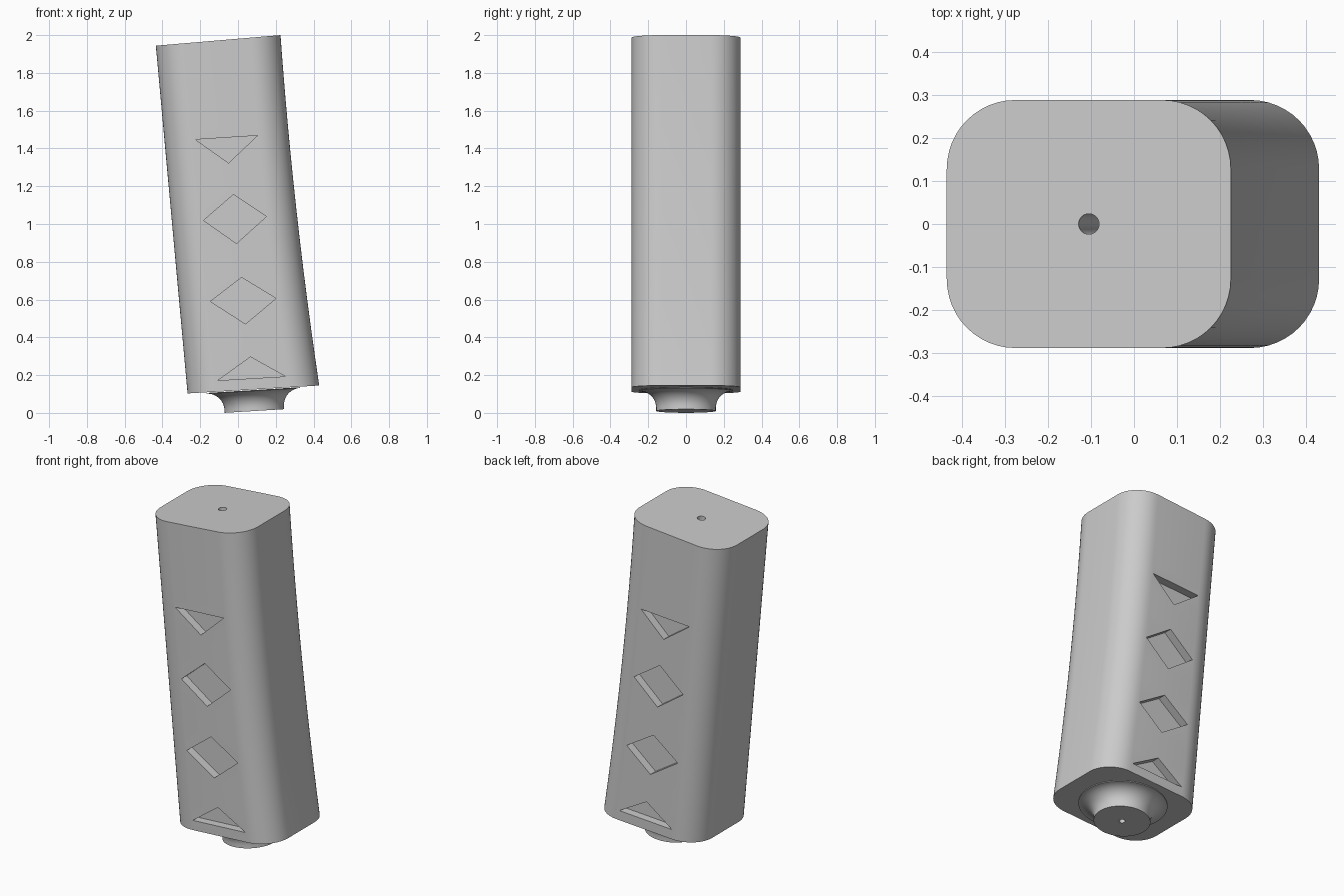
import bpy, bmesh, math
from mathutils import Vector, Matrix

if "Cube" in bpy.data.objects:
    bpy.data.objects.remove(bpy.data.objects["Cube"], do_unlink=True)

grey = bpy.data.materials.new("plain grey")
grey.use_nodes = True
grey.diffuse_color = (0.6, 0.6, 0.6, 1)
grey.node_tree.nodes["Principled BSDF"].inputs["Base Color"].default_value = (0.6, 0.6, 0.6, 1)

HALF_DEPTH = 0.288
RADIUS = 0.16
RINGS = 12


def finish(bm, name):
    bmesh.ops.recalc_face_normals(bm, faces=bm.faces)
    mesh = bpy.data.meshes.new(name)
    bm.to_mesh(mesh)
    bm.free()
    mesh.materials.append(grey)
    obj = bpy.data.objects.new(name, mesh)
    bpy.context.collection.objects.link(obj)
    return obj


def loft(bm, rings):
    rows = [[bm.verts.new(p) for p in ring] for ring in rings]
    n = len(rows[0])
    for a, b in zip(rows, rows[1:]):
        for i in range(n):
            j = (i + 1) % n
            bm.faces.new((a[i], a[j], b[j], b[i]))
    bm.faces.new(rows[0][::-1])
    bm.faces.new(rows[-1])


def activate(obj):
    bpy.ops.object.select_all(action='DESELECT')
    bpy.context.view_layer.objects.active = obj
    obj.select_set(True)


def cut(obj, cutter):
    activate(obj)
    mod = obj.modifiers.new("cut", 'BOOLEAN')
    mod.operation = 'DIFFERENCE'
    mod.solver = 'EXACT'
    mod.object = cutter
    bpy.ops.object.modifier_apply(modifier=mod.name)


def rounded_section(left, right):
    """Rounded rectangle between a left and a right edge point, in a tilted plane."""
    axis = right - left
    half = axis.length / 2
    axis.normalize()
    mid = (left + right) / 2
    ring = []
    for quarter, (sx, sy) in enumerate(((1, 1), (-1, 1), (-1, -1), (1, -1))):
        for k in range(13):
            a = math.radians(90) * (quarter + k / 12)
            u = sx * (half - RADIUS) + RADIUS * math.cos(a)
            v = sy * (HALF_DEPTH - RADIUS) + RADIUS * math.sin(a)
            ring.append(mid + axis * u + Vector((0, v, 0)))
    return ring


# Leaning grip body, gently flared toward the bottom right
low_l, low_r = Vector((-0.267, 0, 0.103)), Vector((0.43, 0, 0.145))
top_l, top_r = Vector((-0.435, 0, 1.944)), Vector((0.225, 0, 2.0))
sections = []
for i in range(RINGS + 1):
    t = i / RINGS
    right = low_r.lerp(top_r, t)
    right.x -= 0.018 * 4 * t * (1 - t)
    sections.append(rounded_section(low_l.lerp(top_l, t), right))
bm = bmesh.new()
loft(bm, sections)
body = finish(bm, "grip_body")

# Round neck with a concave flare below the body
profile = [(0.158, 0.0)]
for k in range(13):
    a = math.radians(180 - 90 * k / 12)
    profile.append((0.248 + 0.09 * math.cos(a), 0.017 + 0.09 * math.sin(a)))
profile.append((0.248, 0.111))
tilt = Matrix.Translation((0.087, 0, 0.01)) @ Matrix.Rotation(math.radians(-3.5), 4, 'Y')
neck_rings = []
for r, h in profile:
    neck_rings.append([tilt @ Vector((r * math.cos(math.tau * i / 64),
                                      r * math.sin(math.tau * i / 64), h)) for i in range(64)])
bm = bmesh.new()
loft(bm, neck_rings)
neck = finish(bm, "grip_neck")

# Recessed triangles and diamonds on the front and back
outlines = [
    [(-0.225, 1.447), (0.103, 1.468), (-0.05, 1.323)],
    [(-0.182, 1.019), (-0.024, 1.156), (0.151, 1.04), (-0.008, 0.897)],
    [(-0.146, 0.59), (0.019, 0.717), (0.201, 0.606), (0.04, 0.471)],
    [(-0.106, 0.172), (0.066, 0.296), (0.251, 0.193)],
]
bm = bmesh.new()
for outline in outlines:
    for side in (-1, 1):
        loft(bm, [[Vector((x, side * y, z)) for x, z in outline]
                  for y in (HALF_DEPTH - 0.05, HALF_DEPTH + 0.1)])
recesses = finish(bm, "recess_cutter")

# Narrow bore through the whole length
start, end = Vector((0.087, 0, 0.012)), Vector((-0.105, 0, 1.973))
path = end - start
bm = bmesh.new()
bmesh.ops.create_cone(bm, cap_ends=True, segments=32, radius1=0.017, radius2=0.024,
                      depth=path.length + 0.1,
                      matrix=Matrix.Translation((start + end) / 2)
                      @ path.to_track_quat('Z', 'Y').to_matrix().to_4x4())
bore = finish(bm, "bore_cutter")

cut(body, recesses)
cut(body, bore)
cut(neck, bore)
for helper in (recesses, bore):
    bpy.data.objects.remove(helper, do_unlink=True)

for part in (body, neck):
    activate(part)
    bpy.ops.object.shade_smooth_by_angle(angle=math.radians(30))
